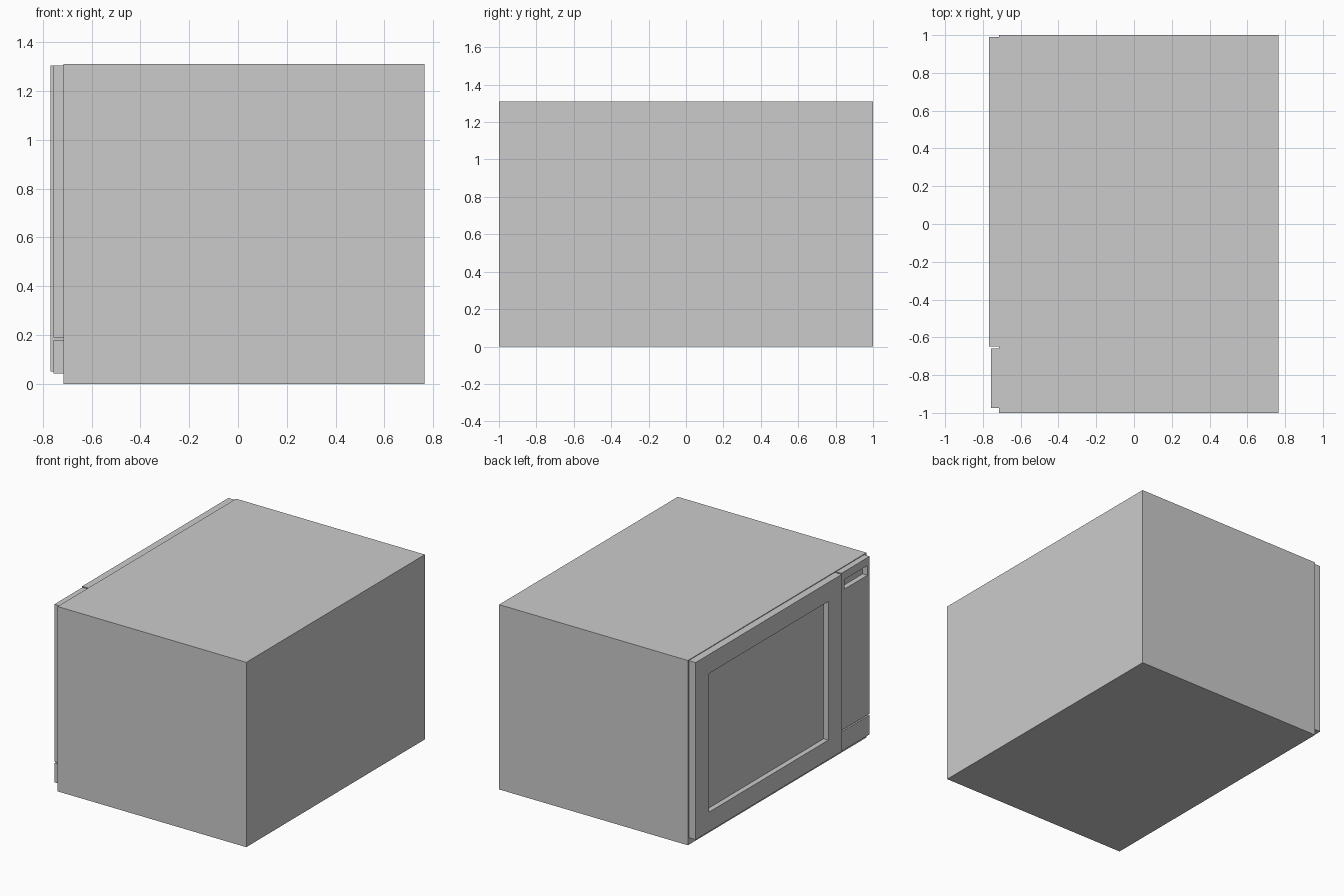
import bpy, bmesh

if "Cube" in bpy.data.objects:
    bpy.data.objects.remove(bpy.data.objects["Cube"])


def plate(name, x_front, x_back, y, z, recess=None):
    """Box facing -x; recess = (y range, z range, floor x) sinks a rectangular pocket."""
    levels = [(x_back, y, z), (x_front, y, z)]
    if recess:
        ry, rz, floor = recess
        levels += [(x_front, ry, rz), (floor, ry, rz)]
    bm = bmesh.new()
    rings = []
    for x, (y0, y1), (z0, z1) in levels:
        corners = [(y0, z0), (y1, z0), (y1, z1), (y0, z1)]
        rings.append([bm.verts.new((x, cy, cz)) for cy, cz in corners])
    for a, b in zip(rings, rings[1:]):
        for i in range(4):
            j = (i + 1) % 4
            bm.faces.new((a[i], a[j], b[j], b[i]))
    bm.faces.new(rings[0])
    bm.faces.new(rings[-1])
    bmesh.ops.recalc_face_normals(bm, faces=bm.faces[:])
    mesh = bpy.data.meshes.new(name)
    bm.to_mesh(mesh)
    bm.free()
    obj = bpy.data.objects.new(name, mesh)
    bpy.context.collection.objects.link(obj)
    return obj


BODY_X = -0.715

# Main oven case
plate("oven_case", BODY_X, 0.765, (-1, 1), (0, 1.31))

# Door with sunken window
plate("door", -0.768, BODY_X, (-0.648, 0.99), (0.05, 1.305),
      ((-0.497, 0.84), (0.188, 1.17), -0.732))

# Control panel with sunken display
plate("control_panel", -0.757, BODY_X, (-0.975, -0.66), (0.19, 1.305),
      ((-0.95, -0.692), (1.18, 1.248), -0.72))

# Door release button under the panel
plate("door_button", -0.757, BODY_X, (-0.975, -0.66), (0.043, 0.18))
